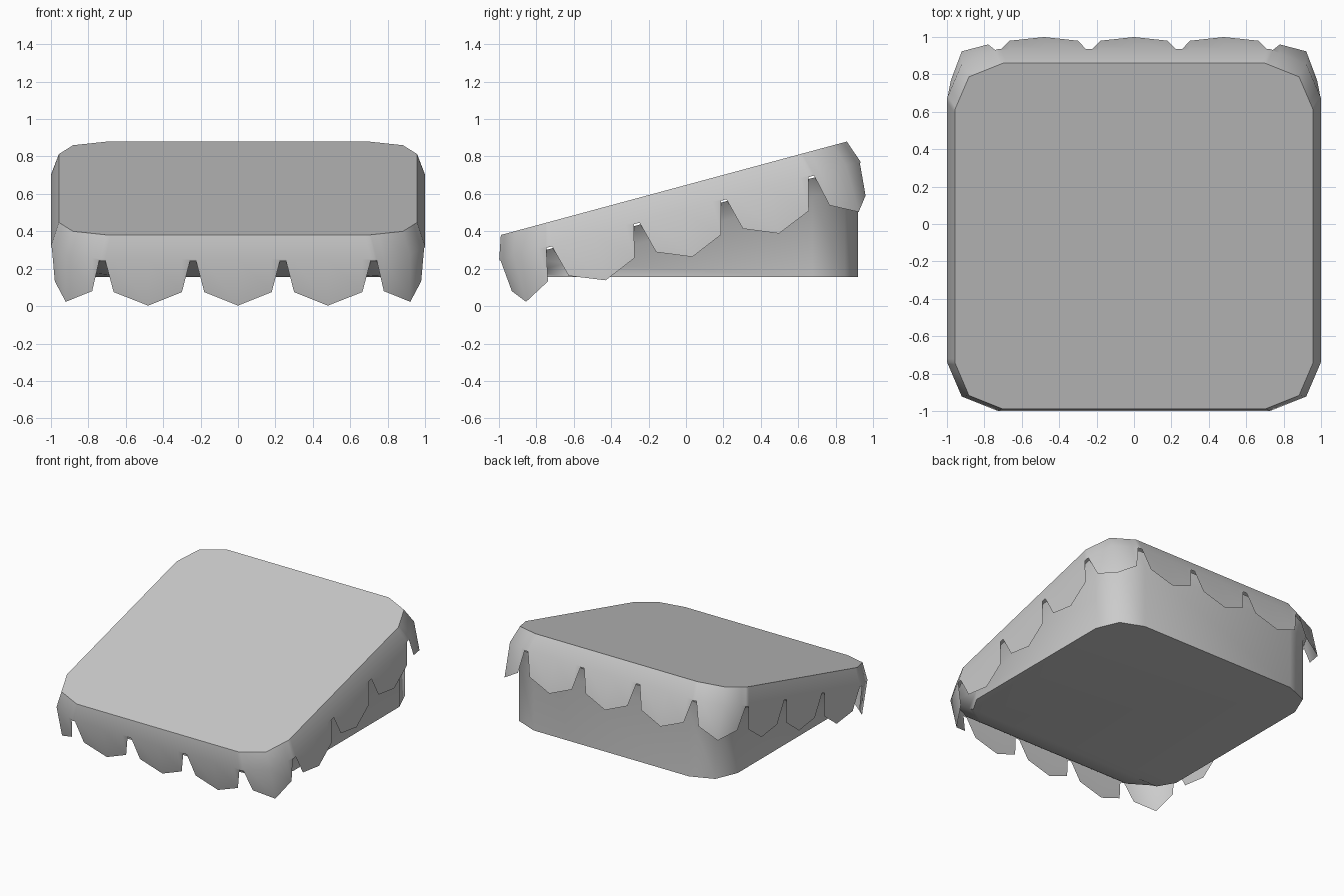
import bpy, bmesh, math
from mathutils import Vector

if "Cube" in bpy.data.objects:
    bpy.data.objects.remove(bpy.data.objects["Cube"])

TILT = math.atan(0.27)
CENTRE = Vector((0, -0.065, 0.63))          # middle of the sloped top
SLOPE = Vector((0, math.cos(TILT), math.sin(TILT)))
DOWN = Vector((0, math.sin(TILT), -math.cos(TILT)))
ARC = math.sqrt(0.5)


def outline(p, side, half, radius):
    """Point on a rounded square; |p| 0-1 is straight, 1-2 runs to the corner middle."""
    a, s = abs(p), half - radius
    t = max(0, a - 1)
    x = min(a, 1) * s + t * radius * ARC
    y = -half + t * radius * (1 - ARC)
    x = math.copysign(x, p)
    for _ in range(side):
        x, y = -y, x
    return x, y


def tilted(x, u, depth):
    return CENTRE + Vector((x, 0, 0)) + SLOPE * u + DOWN * depth


def loft(name, rings, cap_start=False, cap_end=False):
    bm = bmesh.new()
    rows = [[bm.verts.new(v) for v in ring] for ring in rings]
    n = len(rows[0])
    for a, b in zip(rows, rows[1:]):
        for i in range(n):
            j = (i + 1) % n
            bm.faces.new((a[i], b[i], b[j], a[j]))
    if cap_start:
        bm.faces.new(rows[0])
    if cap_end:
        bm.faces.new(rows[-1][::-1])
    me = bpy.data.meshes.new(name)
    bm.to_mesh(me)
    bm.free()
    ob = bpy.data.objects.new(name, me)
    bpy.context.collection.objects.link(ob)
    bpy.ops.object.select_all(action='DESELECT')
    ob.select_set(True)
    bpy.context.view_layer.objects.active = ob
    bpy.ops.object.shade_smooth_by_angle(angle=math.radians(50))
    return ob


# Draped cover with a scalloped fringe: (position along half a side, fringe depth)
S = 0.73
TIP, SHOULDER, NOTCH = 0.38, 0.305, 0.13
half_side = [(0, TIP), (0.18 / S, SHOULDER), (0.225 / S, NOTCH), (0.256 / S, NOTCH),
             (0.30 / S, SHOULDER), (0.48 / S, TIP), (0.665 / S, SHOULDER),
             (0.71 / S, NOTCH), (1, NOTCH), (1.06, NOTCH), (1.26, SHOULDER), (2, TIP)]
stations = [(-p, d) for p, d in half_side[-2:0:-1]] + half_side

top, rim, fringe = [], [], []
for side in range(4):
    for p, d in stations:
        top.append(tilted(*outline(p, side, 0.958, 0.258), 0))
        edge = outline(p, side, 1.0, 0.27)
        rim.append(tilted(*edge, 0.122))
        fringe.append(tilted(*edge, d))
loft("draped_cover", [top, rim, fringe], cap_start=True)

# Wedge base with a lip reaching out under the cover
lip, wall, foot = [], [], []
for side in range(4):
    for p in (-1, 1, 2):
        lip.append(tilted(*outline(p, side, 0.985, 0.26), 0.14))
        x, y = outline(p, side, 0.92, 0.25)
        yw = 0.02 + y * 0.9 / 0.92
        wall.append(Vector((x, yw, max(0.165, 0.63 + 0.27 * (yw + 0.065) - 0.245))))
        yf = yw if y > 0 else max(yw, -0.76)
        foot.append(Vector((x, yf, 0.155)))
base = loft("wedge_base", [lip, wall, foot], cap_start=True, cap_end=True)
bm = bmesh.new()
bm.from_mesh(base.data)
bmesh.ops.remove_doubles(bm, verts=bm.verts, dist=0.001)
bmesh.ops.recalc_face_normals(bm, faces=bm.faces)
bm.to_mesh(base.data)
bm.free()
